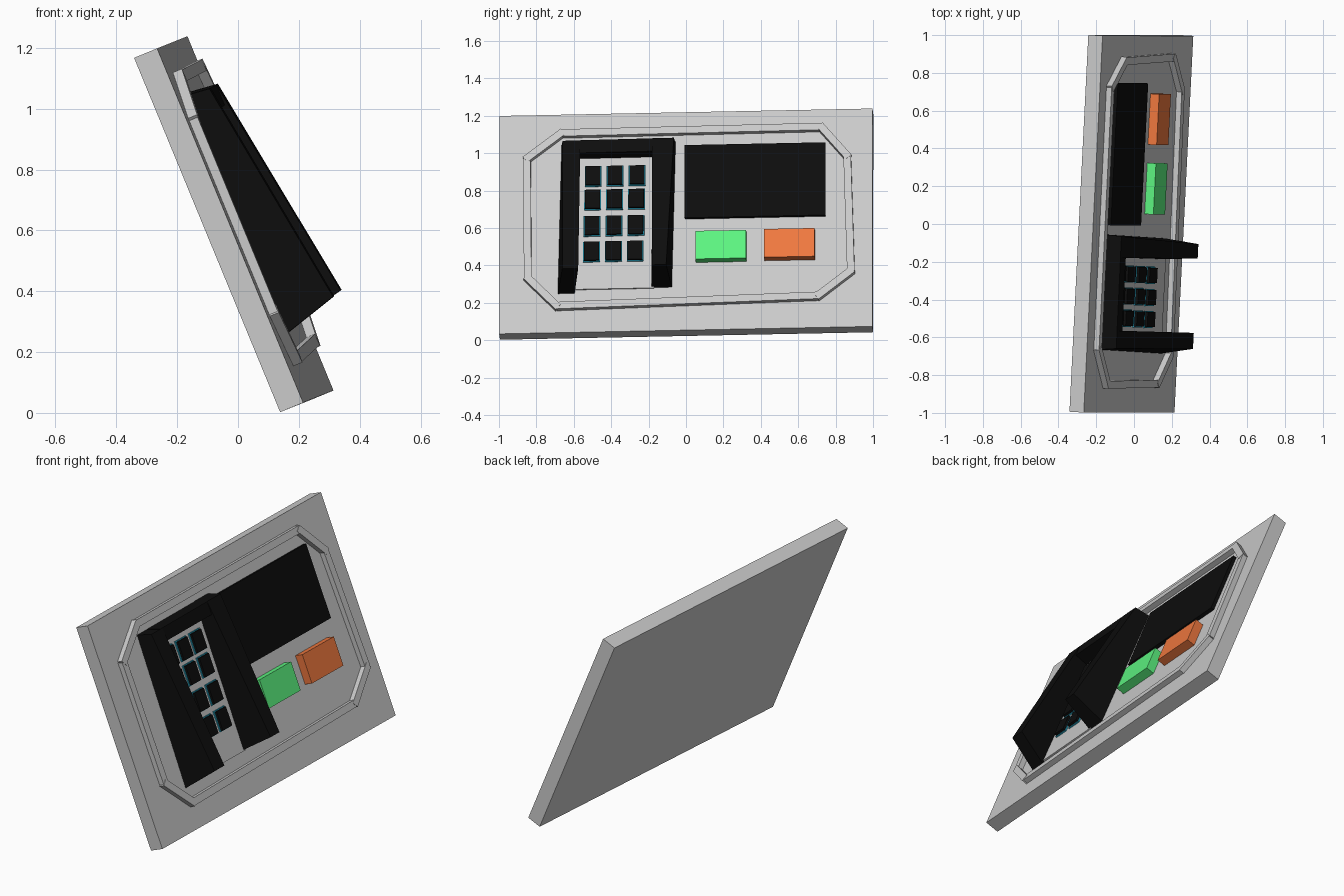
import bpy, bmesh, math
from mathutils import Vector, Matrix

if "Cube" in bpy.data.objects:
    bpy.data.objects.remove(bpy.data.objects["Cube"])

# Tilted panel frame: u runs along the panel, v up the slope, w out of its face
U = Vector((0.05, 1, 0.02)).normalized()
V = Vector((-0.381, 0, 0.924))
V = (V - U * V.dot(U)).normalized()
N = U.cross(V)
FRAME = Matrix((U, V, N)).transposed().to_4x4()
FRAME.translation = (0.024, -0.001, 0.636)


def material(name, rgb):
    m = bpy.data.materials.new(name)
    m.diffuse_color = (*rgb, 1)
    m.use_nodes = True
    m.node_tree.nodes["Principled BSDF"].inputs["Base Color"].default_value = m.diffuse_color
    return m


BLACK = material("black", (0.004, 0.004, 0.004))
GREEN = material("green", (0.11, 0.91, 0.22))
ORANGE = material("orange", (0.87, 0.19, 0.05))
CYAN = material("cyan", (0.02, 0.4, 0.58))


def hexa(name, base, top, mat=None):
    """Six-sided solid joining two four-point loops in panel coordinates."""
    bm = bmesh.new()
    a = [bm.verts.new(p) for p in base]
    b = [bm.verts.new(p) for p in top]
    bm.faces.new(a[::-1])
    bm.faces.new(b)
    for i in range(4):
        j = (i + 1) % 4
        bm.faces.new((a[i], a[j], b[j], b[i]))
    bmesh.ops.recalc_face_normals(bm, faces=bm.faces)
    me = bpy.data.meshes.new(name)
    bm.to_mesh(me)
    bm.free()
    ob = bpy.data.objects.new(name, me)
    bpy.context.collection.objects.link(ob)
    ob.matrix_world = FRAME
    if mat:
        me.materials.append(mat)
    return ob


def box(name, u0, u1, v0, v1, w0, w1, mat=None):
    q = [(u0, v0), (u1, v0), (u1, v1), (u0, v1)]
    return hexa(name, [(*p, w0) for p in q], [(*p, w1) for p in q], mat)


# Backing slab
box("back_panel", -0.999, 0.999, -0.63, 0.63, -0.082, 0)

# Raised eight-sided trim, one bar per side; corner bars overlap the straight ones
trim = [(-0.665, 0.514), (0.725, 0.521), (0.865, 0.35), (0.885, -0.315),
        (0.71, -0.455), (-0.69, -0.484), (-0.845, -0.32), (-0.85, 0.37)]
for i, p in enumerate(trim):
    a, b = Vector(p), Vector(trim[(i + 1) % 8])
    d = (b - a).normalized()
    s = Vector((-d.y, d.x)) * 0.02
    ext = d * (0.012 if i % 2 else 0)
    a, b = a - ext, b + ext
    h = 0.032 if i % 2 else 0.03
    q = [a - s, b - s, b + s, a + s]
    hexa(f"trim_bar_{i}", [(*c, 0) for c in q], [(*c, h) for c in q])

# Keypad hood: two wedge-shaped side walls and a top bar
hexa("hood_wall_left",
     [(-0.685, -0.405, 0), (-0.595, -0.405, 0), (-0.565, 0.452, 0), (-0.665, 0.452, 0)],
     [(-0.65, -0.345, 0.205), (-0.565, -0.345, 0.205), (-0.56, 0.442, 0.09), (-0.655, 0.442, 0.09)],
     BLACK)
hexa("hood_wall_right",
     [(-0.185, -0.38, 0), (-0.075, -0.38, 0), (-0.055, 0.457, 0), (-0.175, 0.457, 0)],
     [(-0.17, -0.335, 0.21), (-0.094, -0.335, 0.21), (-0.06, 0.447, 0.09), (-0.175, 0.447, 0.09)],
     BLACK)
hexa("hood_top",
     [(-0.58, 0.37, 0), (-0.17, 0.372, 0), (-0.17, 0.455, 0), (-0.58, 0.453, 0)],
     [(-0.58, 0.37, 0.09), (-0.17, 0.372, 0.09), (-0.17, 0.446, 0.09), (-0.58, 0.443, 0.09)],
     BLACK)

# Keypad plate and keys with glowing surrounds
box("keypad_plate", -0.61, -0.17, -0.385, 0.38, 0, 0.008)
for r, v in enumerate((0.264, 0.128, -0.024, -0.172)):
    for c in range(3):
        u = -0.495 + 0.117 * c - 0.003 * r
        box(f"key_glow_{r}_{c}", u - 0.045, u + 0.045, v - 0.058, v + 0.058, 0.008, 0.016, CYAN)
        box(f"key_{r}_{c}", u - 0.04, u + 0.04, v - 0.053, v + 0.053, 0.01, 0.03, BLACK)

# Display and the two push buttons
box("display", -0.005, 0.748, 0.012, 0.432, 0, 0.02, BLACK)
box("green_button", 0.054, 0.325, -0.24, -0.078, 0, 0.05, GREEN)
box("orange_button", 0.422, 0.692, -0.238, -0.075, 0, 0.05, ORANGE)
